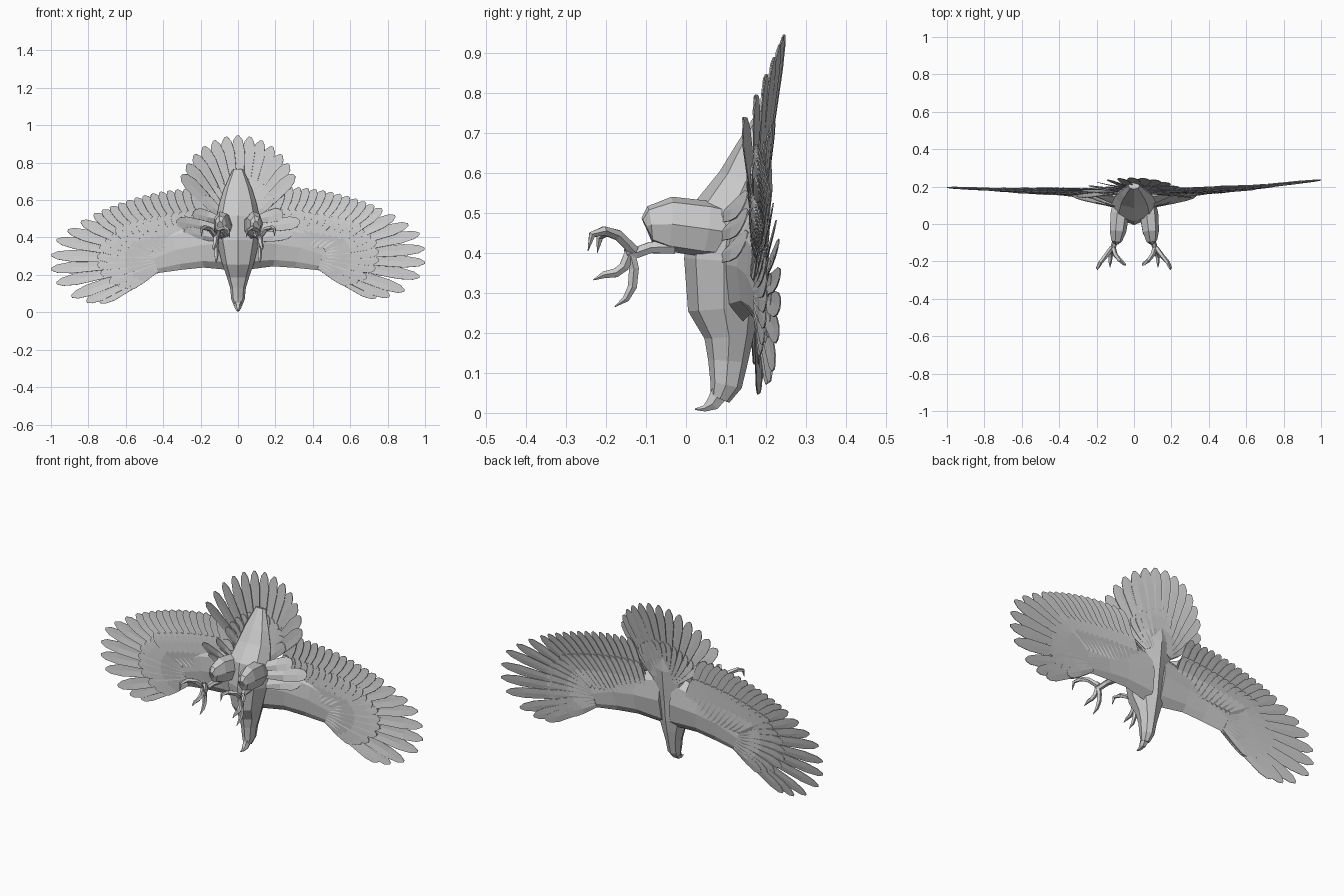
import bpy, bmesh, math
from mathutils import Vector

cube = bpy.data.objects.get("Cube")
if cube:
    bpy.data.objects.remove(cube, do_unlink=True)

grey = bpy.data.materials.new("plumage_grey")
grey.use_nodes = True
grey.diffuse_color = (0.6, 0.6, 0.6, 1)
grey.node_tree.nodes["Principled BSDF"].inputs["Base Color"].default_value = (0.6, 0.6, 0.6, 1)


def finish(name, bm):
    bmesh.ops.recalc_face_normals(bm, faces=bm.faces)
    mesh = bpy.data.meshes.new(name)
    bm.to_mesh(mesh)
    bm.free()
    mesh.materials.append(grey)
    obj = bpy.data.objects.new(name, mesh)
    bpy.context.collection.objects.link(obj)
    return obj


def loft(name, stations, sides=8, ref=Vector((1, 0, 0))):
    """Closed faceted tube; each station is x, y, z, half size along ref, half size across."""
    bm = bmesh.new()
    centres = [Vector(s[:3]) for s in stations]
    rings = []
    for i, s in enumerate(stations):
        tangent = (centres[min(i + 1, len(centres) - 1)] - centres[max(i - 1, 0)]).normalized()
        u = (ref - tangent * ref.dot(tangent)).normalized()
        v = tangent.cross(u)
        angles = [2 * math.pi * k / sides for k in range(sides)]
        rings.append([bm.verts.new(centres[i] + u * s[3] * math.cos(a) + v * s[4] * math.sin(a))
                      for a in angles])
    for lower, upper in zip(rings, rings[1:]):
        for k in range(sides):
            j = (k + 1) % sides
            bm.faces.new((lower[k], lower[j], upper[j], upper[k]))
    bm.faces.new(rings[0])
    bm.faces.new(rings[-1])
    return finish(name, bm)


def feather(bm, root, tip, width, twist=0.006, ridge=0.005):
    """Pointed blade with a raised quill, tilted so neighbours overlap."""
    root, tip = Vector(root), Vector(tip)
    along = tip - root
    side = along.cross(Vector((0, 1, 0))).normalized() * width
    out = Vector((0, 1, 0))
    rows = []
    for t, w in ((0, 0.45), (0.5, 0.9), (0.8, 1), (0.94, 0.7), (1, 0.2)):
        p = root + along * t
        rows.append([bm.verts.new(p - side * w - out * twist * w),
                     bm.verts.new(p + out * ridge * (1 - t)),
                     bm.verts.new(p + side * w + out * twist * w)])
    for a, b in zip(rows, rows[1:]):
        for k in (0, 1):
            bm.faces.new((a[k], a[k + 1], b[k + 1], b[k]))


def plates(name, bm):
    obj = finish(name, bm)
    mod = obj.modifiers.new("thickness", "SOLIDIFY")
    mod.thickness = 0.003
    mod.offset = 0
    return obj


def mix(a, b, t):
    return [p + (q - p) * t for p, q in zip(a, b)]


# Body from crown to tail base, then the hooked beak
loft("body", [
    (0, 0.085, 0.035, 0.022, 0.025), (0, 0.1, 0.07, 0.036, 0.04),
    (0, 0.105, 0.13, 0.042, 0.05), (0, 0.108, 0.19, 0.06, 0.062),
    (0, 0.095, 0.26, 0.085, 0.09), (0, 0.095, 0.38, 0.115, 0.1),
    (0, 0.11, 0.49, 0.12, 0.1), (0, 0.15, 0.58, 0.1, 0.07),
    (0, 0.17, 0.66, 0.075, 0.045), (0, 0.205, 0.76, 0.03, 0.02)])
loft("beak", [
    (0, 0.085, 0.05, 0.022, 0.026), (0, 0.066, 0.022, 0.017, 0.02),
    (0, 0.046, 0.011, 0.01, 0.009), (0, 0.022, 0.009, 0.002, 0.002)], 6)

# Wings: fleshy arm, long flight feathers and shorter coverts on both faces
primary_tips = [(0.74, 0.08), (0.81, 0.085), (0.89, 0.115), (0.97, 0.19), (1, 0.265),
                (0.997, 0.34), (0.97, 0.42), (0.91, 0.47), (0.84, 0.515)]
secondary_x = [0.77 - 0.53 * i / 12 for i in range(13)]
secondary_tips = [(x, 0.67 - 0.42 * (x - 0.24) ** 2) for x in secondary_x]

for s, side in ((1, "left"), (-1, "right")):
    def place(x, z, dy=0):
        drop = 0.035 * x if s < 0 else 0
        bend = 0.065 if s > 0 else 0.025
        return (s * x, 0.17 + bend * x * x + dy, z - drop)

    arm = [(0.04, 0.375, 0.15, 0.06, -0.03), (0.2, 0.365, 0.12, 0.034, -0.012),
           (0.33, 0.345, 0.11, 0.022, -0.005), (0.45, 0.305, 0.085, 0.015, 0),
           (0.57, 0.245, 0.05, 0.008, 0), (0.67, 0.19, 0.02, 0.004, 0)]
    loft(side + "_wing_arm", [place(x, z, dy) + (a, b) for x, z, a, b, dy in arm],
         8, Vector((0, 0, 1)))

    flight, coverts = bmesh.new(), bmesh.new()
    for i, tip in enumerate(primary_tips):
        root = mix((0.43, 0.245), (0.47, 0.34), i / 8)
        feather(flight, place(*root), place(*tip), 0.031, 0.006 * s)
        for dy in (-0.009, 0.009):
            feather(coverts, place(*root, dy), place(*mix(root, tip, 0.55), dy * 0.6),
                    0.03, 0.004 * s, dy * 0.5)
    for i, tip in enumerate(secondary_tips):
        root = mix((0.46, 0.34), (0.12, 0.36), i / 12)
        feather(flight, place(*root), place(*tip), 0.032, 0.007 * s)
        for dy in (-0.012, 0.012):
            feather(coverts, place(*root, dy), place(*mix(root, tip, 0.62), dy * 0.6),
                    0.032, 0.005 * s, dy * 0.6)
    plates(side + "_flight_feathers", flight)
    plates(side + "_wing_coverts", coverts)

    # Shoulder feathers bridging the flank and the wing
    shoulder = bmesh.new()
    for x, z in ((0.33, 0.485), (0.29, 0.43), (0.24, 0.53)):
        feather(shoulder, (s * 0.08, 0.09, z - 0.04), (s * x, 0.15, z), 0.035, 0.012, -0.01)
    plates(side + "_shoulder_feathers", shoulder)

    # Leg: feathered thigh, bare shank and four curled toes
    loft(side + "_thigh", [
        (s * 0.065, 0.12, 0.45, 0.05, 0.065), (s * 0.078, 0.05, 0.46, 0.052, 0.072),
        (s * 0.088, -0.04, 0.472, 0.046, 0.07), (s * 0.094, -0.09, 0.47, 0.03, 0.048),
        (s * 0.095, -0.1, 0.465, 0.015, 0.025)], 7)
    loft(side + "_shank", [
        (s * 0.092, -0.03, 0.415, 0.022, 0.02), (s * 0.1, -0.09, 0.413, 0.016, 0.016),
        (s * 0.112, -0.125, 0.4, 0.014, 0.016), (s * 0.118, -0.15, 0.395, 0.016, 0.018)], 6)
    toes = {
        "outer_toe": [(0.12, -0.13, 0.405), (0.15, -0.17, 0.445), (0.18, -0.205, 0.455),
                      (0.195, -0.235, 0.445), (0.195, -0.245, 0.405)],
        "inner_toe": [(0.11, -0.13, 0.405), (0.1, -0.165, 0.44), (0.075, -0.195, 0.452),
                      (0.05, -0.215, 0.44), (0.045, -0.222, 0.4)],
        "middle_toe": [(0.118, -0.14, 0.4), (0.122, -0.155, 0.365), (0.126, -0.175, 0.35),
                       (0.128, -0.205, 0.345), (0.128, -0.232, 0.332)],
        "hind_toe": [(0.116, -0.14, 0.4), (0.116, -0.13, 0.36), (0.116, -0.134, 0.315),
                     (0.116, -0.15, 0.285), (0.116, -0.178, 0.265)]}
    for name, path in toes.items():
        loft(side + "_" + name, [(s * x, y, z, r, r) for (x, y, z), r in
                                 zip(path, (0.014, 0.013, 0.012, 0.009, 0.001))], 5)

# Tail fan, its outer feathers swept forward, with short coverts over the base
tail, tail_coverts = bmesh.new(), bmesh.new()
count = 13
for i in range(count):
    f = 2 * i / (count - 1) - 1
    angle = f * 1.02
    length = 0.41 - 0.03 * f * f
    tip = (math.sin(angle) * length * 0.93, 0.245 - 0.1 * f * f,
           0.535 + math.cos(angle) * length)
    root = (f * 0.07, 0.185 - 0.01 * f * f, 0.52 - 0.02 * abs(f))
    feather(tail, root, tip, 0.036, 0.008)
    for dy in (-0.01, 0.01):
        base = (root[0], root[1] + dy, root[2])
        feather(tail_coverts, base, mix(base, tip, 0.5), 0.03, 0.005, dy * 0.5)
plates("tail_feathers", tail)
plates("tail_coverts", tail_coverts)
